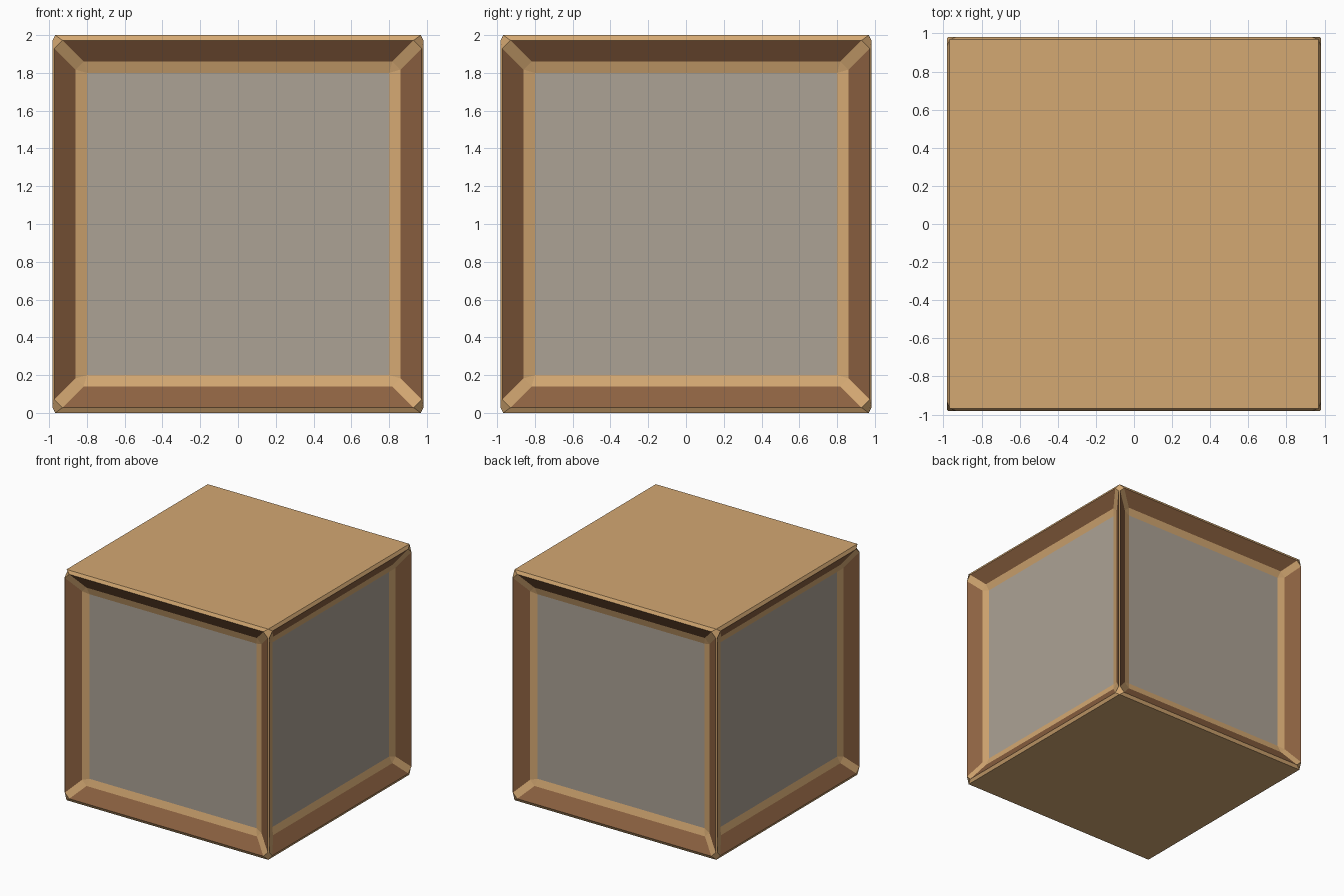
import bpy, bmesh
from mathutils import Matrix

if "Cube" in bpy.data.objects:
    bpy.data.objects.remove(bpy.data.objects["Cube"])


def material(name, rgb):
    m = bpy.data.materials.new(name)
    m.diffuse_color = (*rgb, 1.0)
    m.use_nodes = True
    m.node_tree.nodes["Principled BSDF"].inputs["Base Color"].default_value = m.diffuse_color
    return m


TAN, BROWN, GREY = 0, 1, 2
mesh = bpy.data.meshes.new("crate")
crate = bpy.data.objects.new("crate", mesh)
bpy.context.collection.objects.link(crate)
mesh.materials.append(material("worn tan edge", (0.658, 0.392, 0.168)))
mesh.materials.append(material("brown frame", (0.266, 0.122, 0.053)))
mesh.materials.append(material("grey panel", (0.413, 0.361, 0.301)))

# Plain cube: tan lid and underside, grey sides
bm = bmesh.new()
bmesh.ops.create_cube(bm, size=2.0, matrix=Matrix.Translation((0, 0, 1)))
bm.normal_update()
sides = [f for f in bm.faces if abs(f.normal.z) < 0.5]
for f in sides:
    f.material_index = GREY

# Sunken panels on the four sides, with brown sloping frames around them
ring = bmesh.ops.inset_individual(bm, faces=sides, thickness=0.1674,
                                  depth=-0.11, use_even_offset=True)
for f in ring["faces"]:
    f.material_index = BROWN
for f in sides:
    f.material_index = GREY

# Tan chamfer along every edge
bmesh.ops.bevel(bm, geom=bm.edges[:], offset=0.0326, offset_type='OFFSET',
                segments=1, profile=0.5, affect='EDGES',
                clamp_overlap=False, material=TAN)
bmesh.ops.recalc_face_normals(bm, faces=bm.faces[:])
for f in bm.faces:
    f.smooth = False
bm.to_mesh(mesh)
bm.free()
